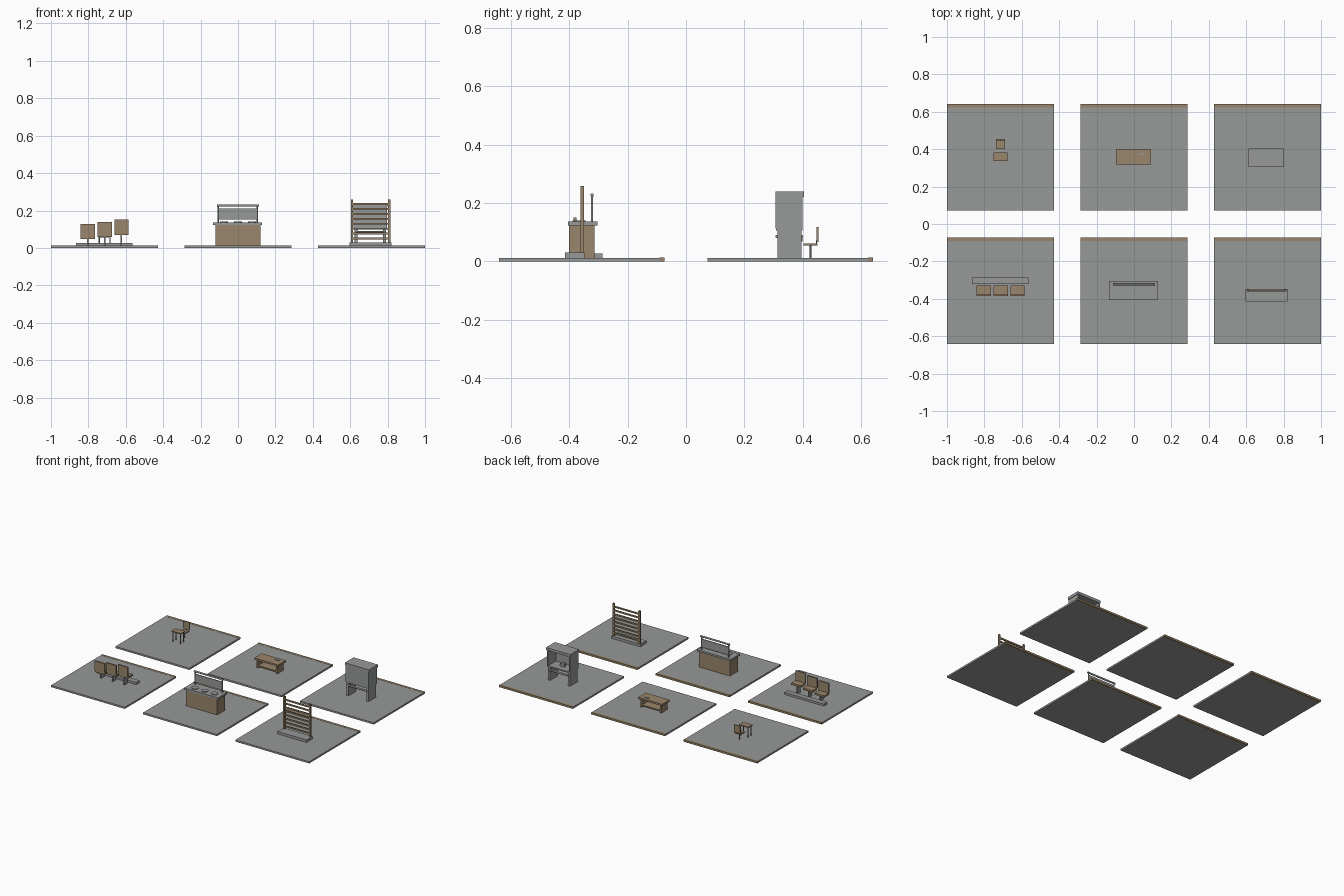
import bpy, math


def material(name, rgb):
    m = bpy.data.materials.new(name)
    m.diffuse_color = (*rgb, 1)
    return m


GRAY = material("gray", (0.31, 0.32, 0.315))
WOOD = material("wood", (0.32, 0.235, 0.145))
FLOOR = 0.012


def finish(name, mat):
    o = bpy.context.object
    o.name = name
    o.data.materials.append(mat)
    return o


def box(name, mat, x, y, z):
    """Box from (min, max) ranges on each axis."""
    r = (x, y, z)
    bpy.ops.mesh.primitive_cube_add(size=1, location=[sum(a) / 2 for a in r])
    o = bpy.context.object
    o.scale = [a[1] - a[0] for a in r]
    bpy.ops.object.transform_apply(location=False, rotation=False, scale=True)
    return finish(name, mat)


def rod(name, mat, center, radius, length, axis="Z", sides=12):
    rot = (0, math.pi / 2, 0) if axis == "X" else (0, 0, 0)
    bpy.ops.mesh.primitive_cylinder_add(vertices=sides, radius=radius, depth=length,
                                        location=center, rotation=rot)
    bpy.ops.object.shade_smooth_by_angle()
    return finish(name, mat)


# Six display tiles, each with a wooden strip along the back edge
for cx in (-0.714, 0, 0.714):
    for cy in (-0.357, 0.357):
        x = (cx - 0.286, cx + 0.286)
        box("floor_tile", GRAY, x, (cy - 0.284, cy + 0.267), (0, FLOOR))
        box("floor_strip", WOOD, x, (cy + 0.267, cy + 0.284), (0, FLOOR + 0.001))

# Row of three stepped seats facing the back, with a low footrest
box("seat_footrest", GRAY, (-0.867, -0.563), (-0.322, -0.286), (FLOOR, 0.027))
for i in range(3):
    cx = -0.803 + i * 0.09
    z = 0.048 + i * 0.011
    box("seat_pedestal", GRAY, (cx - 0.004, cx + 0.004), (-0.372, -0.336), (FLOOR, z))
    box("seat_pad", WOOD, (cx - 0.038, cx + 0.038), (-0.379, -0.328), (z, z + 0.013))
    box("seat_back", WOOD, (cx - 0.038, cx + 0.038), (-0.386, -0.376), (z + 0.013, z + 0.081))

# Serving counter with dishes and a raised guard
box("counter_body", WOOD, (-0.121, 0.119), (-0.401, -0.313), (FLOOR, 0.123))
box("counter_top", GRAY, (-0.134, 0.129), (-0.405, -0.304), (0.123, 0.136))
for cx in (-0.075, 0, 0.075):
    rod("counter_dish", GRAY, (cx, -0.367, 0.138), 0.022, 0.005, sides=20)
for cx in (-0.105, 0.103):
    rod("guard_post", GRAY, (cx, -0.322, 0.182), 0.004, 0.094)
rod("guard_rail", GRAY, (-0.001, -0.322, 0.227), 0.006, 0.225, "X")
box("guard_panel", GRAY, (-0.104, 0.102), (-0.325, -0.319), (0.152, 0.21))

# Slatted screen on a plinth
box("screen_plinth", GRAY, (0.597, 0.821), (-0.414, -0.347), (FLOOR, 0.03))
for cx in (0.609, 0.809):
    box("screen_post", WOOD, (cx - 0.006, cx + 0.006), (-0.362, -0.35), (0.03, 0.258))
for i in range(8):
    z = 0.05 + i * 0.0264
    box("screen_slat", WOOD, (0.613, 0.805), (-0.36, -0.352), (z - 0.005, z + 0.005))

# Small desk with four legs
box("desk_top", WOOD, (-0.75, -0.677), (0.336, 0.381), (0.081, 0.088))
for cx in (-0.742, -0.685):
    for cy in (0.342, 0.375):
        rod("desk_leg", GRAY, (cx, cy, 0.047), 0.003, 0.07)

# Chair on a single post
rod("chair_post", GRAY, (-0.714, 0.427, 0.034), 0.003, 0.044)
box("chair_seat", WOOD, (-0.738, -0.69), (0.402, 0.45), (0.055, 0.062))
box("chair_back", WOOD, (-0.738, -0.69), (0.447, 0.454), (0.067, 0.118))
box("chair_bracket", GRAY, (-0.717, -0.711), (0.445, 0.449), (0.06, 0.072))

# Low table with an open shelf
box("table_top", WOOD, (-0.096, 0.091), (0.317, 0.4), (0.068, 0.08))
for cx in (-0.078, 0.073):
    box("table_side", WOOD, (cx - 0.006, cx + 0.006), (0.325, 0.392), (FLOOR, 0.068))
box("table_shelf", WOOD, (-0.073, 0.068), (0.325, 0.392), (0.022, 0.03))
box("table_tray", GRAY, (0.024, 0.056), (0.369, 0.378), (0.08, 0.084))

# Booth: two legs, worktop, upper hood open at the back
for cx in (0.63, 0.784):
    box("booth_leg", GRAY, (cx - 0.008, cx + 0.008), (0.313, 0.395), (FLOOR, 0.105))
box("booth_worktop", GRAY, (0.618, 0.796), (0.308, 0.4), (0.105, 0.114))
for cx in (0.622, 0.792):
    box("booth_side", GRAY, (cx - 0.005, cx + 0.005), (0.306, 0.4), (0.112, 0.221))
box("booth_front", GRAY, (0.625, 0.789), (0.306, 0.314), (0.112, 0.221))
box("booth_roof", GRAY, (0.613, 0.801), (0.306, 0.404), (0.221, 0.24))
for cy in (0.312, 0.396):
    rod("booth_rail", GRAY, (0.707, cy, 0.085), 0.006, 0.15, "X")
box("booth_device", GRAY, (0.69, 0.725), (0.34, 0.36), (0.114, 0.135))
